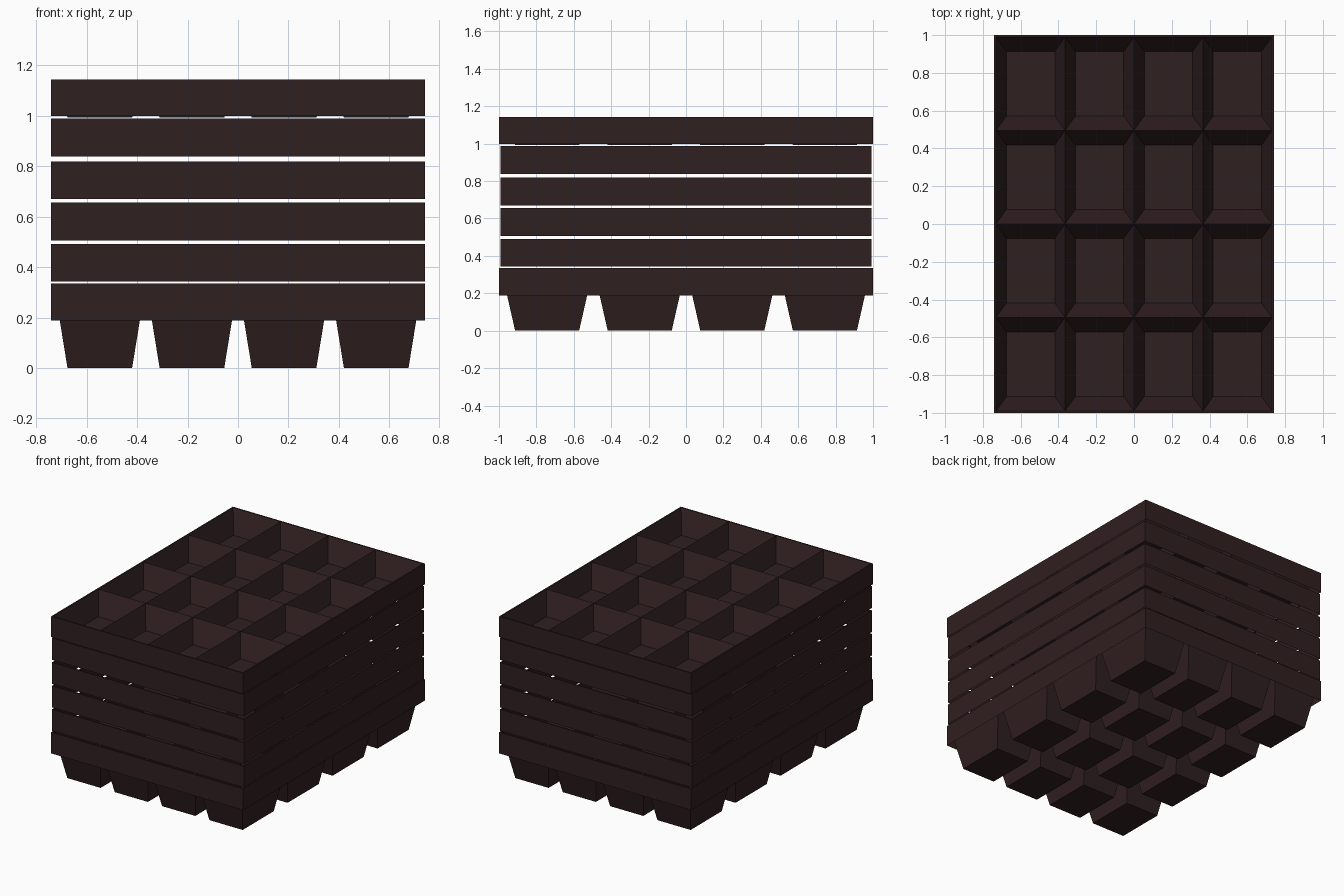
import bpy, bmesh

if "Cube" in bpy.data.objects:
    bpy.data.objects.remove(bpy.data.objects["Cube"])

mat = bpy.data.materials.new("dark_brown_plastic")
mat.diffuse_color = (0.030, 0.014, 0.015, 1)
mat.use_nodes = True
mat.node_tree.nodes["Principled BSDF"].inputs["Base Color"].default_value = mat.diffuse_color
HX, HY = 0.74, 1.0        # outer half sizes
CX, CY = 0.73, 0.99       # half sizes of the cell field
N = 4


def rect(bm, x0, x1, y0, y1, z):
    return [bm.verts.new(p) for p in ((x0, y0, z), (x1, y0, z), (x1, y1, z), (x0, y1, z))]


def bridge(bm, a, b):
    for i in range(4):
        j = (i + 1) % 4
        bm.faces.new((a[i], a[j], b[j], b[i]))


def finish(bm, name):
    bmesh.ops.remove_doubles(bm, verts=bm.verts, dist=0.0005)
    me = bpy.data.meshes.new(name)
    bm.to_mesh(me)
    bm.free()
    me.materials.append(mat)
    ob = bpy.data.objects.new(name, me)
    bpy.context.collection.objects.link(ob)


# Outer skirt with a narrow flat rim
def skirt(name, z0, z1, hy):
    bm = bmesh.new()
    low = rect(bm, -HX, HX, -hy, hy, z0)
    top = rect(bm, -HX, HX, -hy, hy, z1)
    inner = rect(bm, -CX, CX, -hy + 0.01, hy - 0.01, z1)
    bridge(bm, low, top)
    bridge(bm, top, inner)
    finish(bm, name)


# Grid of tapered pots sharing ridges at the top
def cells(name, z_floor, z_top, inward):
    bm = bmesh.new()
    dx, dy = 2 * CX / N, 2 * CY / N
    for i in range(N):
        for j in range(N):
            x, y = -CX + dx * (i + 0.5), -CY + dy * (j + 0.5)
            top = rect(bm, x - dx / 2, x + dx / 2, y - dy / 2, y + dy / 2, z_top)
            low = rect(bm, x - 0.128, x + 0.128, y - 0.171, y + 0.171, z_floor)
            bridge(bm, low, top)
            bm.faces.new(low[::-1])
    if inward:
        bmesh.ops.reverse_faces(bm, faces=bm.faces)
    finish(bm, name)


# Bottom tray with deep pots
skirt("bottom_tray_skirt", 0.188, 0.335, HY)
cells("bottom_tray_pots", 0.0, 0.335, False)

# Stacked tray edges in between
for k, (z0, z1) in enumerate(((0.343, 0.491), (0.506, 0.655), (0.670, 0.818), (0.837, 0.988))):
    skirt(f"middle_tray_{k + 1}", z0, z1, 0.992)

# Top tray with visible cells
skirt("top_tray_skirt", 0.998, 1.142, HY)
cells("top_tray_cells", 0.993, 1.142, True)
